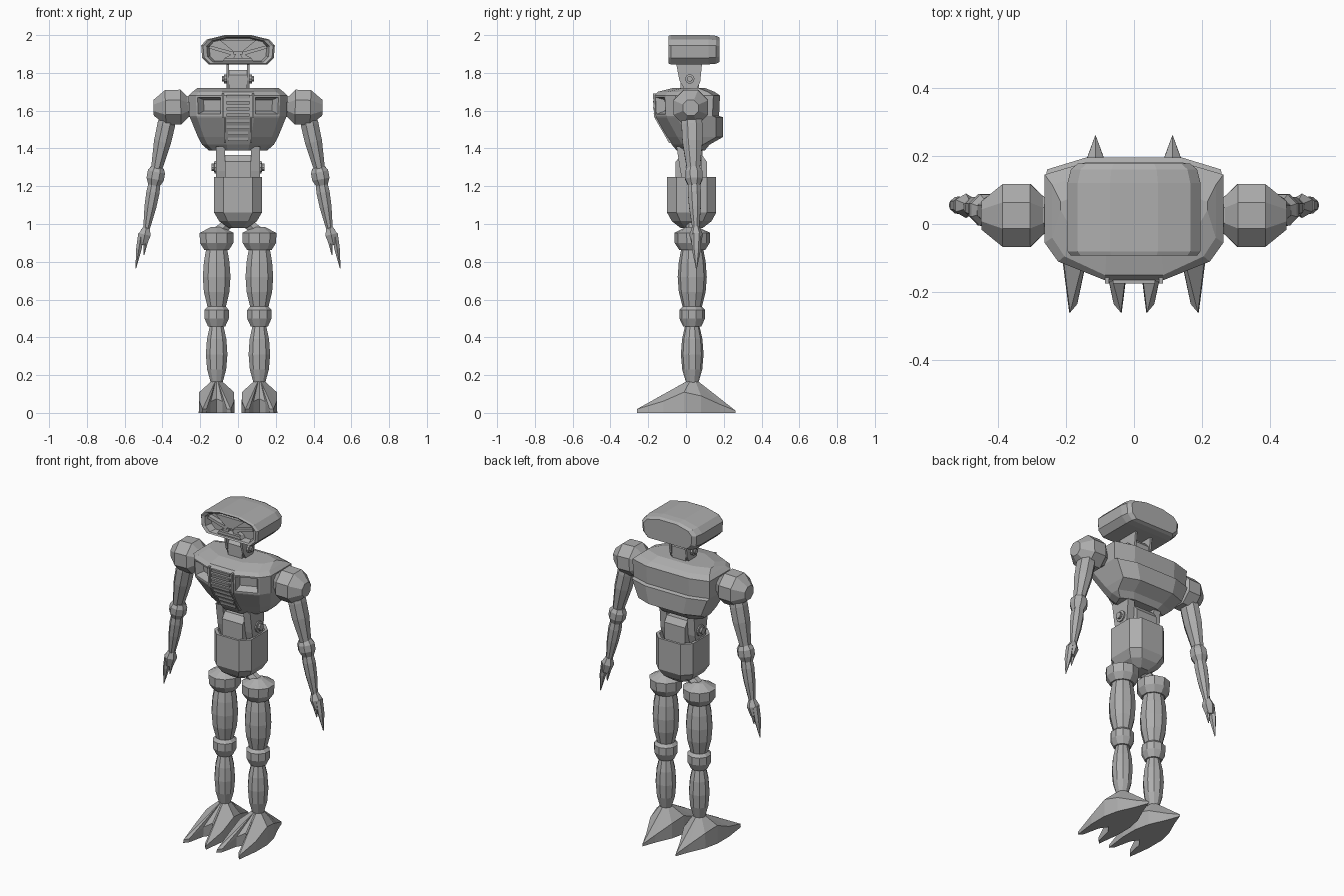
import bpy, bmesh, math
from mathutils import Vector

grey = bpy.data.materials.new("plain_grey")
grey.diffuse_color = (0.42, 0.42, 0.42, 1)


def finish(name, bm, mirror):
    bmesh.ops.recalc_face_normals(bm, faces=bm.faces)
    me = bpy.data.meshes.new(name)
    bm.to_mesh(me)
    bm.free()
    me.materials.append(grey)
    ob = bpy.data.objects.new(name, me)
    bpy.context.collection.objects.link(ob)
    if mirror:
        ob.modifiers.new("mirror", 'MIRROR')
    return ob


def loft_bm(rings):
    bm = bmesh.new()
    vs = [[bm.verts.new(p) for p in r] for r in rings]
    n = len(vs[0])
    for a, b in zip(vs, vs[1:]):
        for i in range(n):
            j = (i + 1) % n
            bm.faces.new((a[i], a[j], b[j], b[i]))
    bm.faces.new(vs[0])
    bm.faces.new(vs[-1])
    return bm


def loft(name, rings, mirror=False):
    return finish(name, loft_bm(rings), mirror)


def turned(name, a, b, profile, sides=10, mirror=True, sx=1.0):
    """Rings of (fraction, radius) along the line a-b."""
    a, b = Vector(a), Vector(b)
    d = (b - a).normalized()
    u = Vector((0, 1, 0)).cross(d).normalized()
    v = d.cross(u)
    ang = [2 * math.pi * (i + .5) / sides for i in range(sides)]
    return loft(name, [[a + (b - a) * t + u * (r * sx * math.cos(k)) + v * (r * math.sin(k))
                        for k in ang] for t, r in profile], mirror)


def prism(name, pts, axis, lo, hi, mirror=False):
    """Extrude a flat outline along x or y."""
    put = (lambda p, h: (h, p[0], p[1])) if axis == 'x' else (lambda p, h: (p[0], h, p[1]))
    return loft(name, [[put(p, h) for p in pts] for h in (lo, hi)], mirror)


def both(half):
    """Complete a right half outline with its left mirror image."""
    return half + [(-p[0],) + tuple(p[1:]) for p in reversed(half)]


# Head: one outline carried from the sunken face to the rounded back
outline = both([(.07, 2.0), (.165, 1.977), (.195, 1.945), (.19, 1.88), (.155, 1.845)])
loft("head", [[(x * s, y, 1.922 + (z - 1.922) * s) for x, z in outline]
              for s, y in ((.78, -.045), (.85, -.085), (.95, -.092), (1, -.08),
                           (1, .12), (.95, .16), (.84, .178))])
prism("brow", [(-.1, 1.975), (.1, 1.975), (.02, 1.91), (-.02, 1.91)], 'y', -.08, -.03)
prism("eye_ridge", [(.02, 1.91), (.15, 1.945), (.155, 1.93), (.03, 1.893)], 'y', -.075, -.03, True)
prism("mouth_bar", [(-.08, 1.863), (.08, 1.863), (.07, 1.88), (-.07, 1.88)], 'y', -.085, -.03)
prism("cheek", [(.02, 1.88), (.07, 1.88), (.03, 1.90), (.01, 1.90)], 'y', -.07, -.03, True)

# Neck: block between two bolted plates
prism("neck_block", [(-.03, 1.70), (.07, 1.70), (.07, 1.79), (.05, 1.815), (-.01, 1.815), (-.03, 1.79)],
      'x', -.047, .047)
prism("neck_plate", [(-.052, 1.85), (.085, 1.85), (.075, 1.75), (.05, 1.70), (0, 1.70), (-.035, 1.76)],
      'x', .047, .06, True)
turned("neck_bolt", (.055, .02, 1.768), (.085, .02, 1.768), [(0, .025), (.6, .025), (.65, .015), (1, .015)])

# Torso: rings of height, half width, front, back, half width of the centre panel
rings = []
for z, w, yf, yb, c in ((1.39, .155, -.05, .10, .055), (1.42, .19, -.075, .125, .06),
                        (1.46, .212, -.10, .195, .07), (1.565, .255, -.158, .195, .085),
                        (1.572, .258, -.16, .175, .085), (1.68, .262, -.165, .18, .085),
                        (1.70, .24, -.15, .15, .085), (1.72, .215, -.07, .10, .08)):
    half = [(c, yf, z), (.85 * w, yf + .055, z), (w, yf + .11, z), (w, yb - .035, z), (.55 * w, yb, z)]
    rings.append(both(half))
bm = loft_bm(rings)
bmesh.ops.recalc_face_normals(bm, faces=bm.faces)
chest = [f for f in bm.faces
         if 1.6 < f.calc_center_median().z < 1.65 and f.calc_center_median().y < -.11
         and .1 < abs(f.calc_center_median().x) < .2]
# Chest pockets narrow towards the bottom of the recess
bmesh.ops.inset_individual(bm, faces=chest, thickness=.013, depth=0)
bmesh.ops.inset_individual(bm, faces=chest, thickness=.022, depth=-.045)
finish("torso", bm, False)

# Chest slats follow the sloping front
for i in range(8):
    z = 1.44 + i * .032
    y = -.163 if z > 1.57 else -.10 - (z - 1.46) * .55
    w = .062 if z > 1.5 else .052
    prism("chest_slat", [(y - .008, z), (y + .03, z), (y + .03, z + .018), (y - .012, z + .018)], 'x', -w, w)
for name, z0, z1, y0, y1, w in (("upper_panel_rail", 1.565, 1.69, -.158, -.165, .085),
                                ("lower_panel_rail", 1.43, 1.565, -.08, -.158, .075)):
    prism(name, [(y0 - .01, z0), (y0 + .02, z0), (y1 + .02, z1), (y1 - .01, z1)], 'x', w - .012, w, True)

# Shoulders and arms
turned("shoulder", (.25, .025, 1.62), (.447, .025, 1.615),
       [(0, .055), (.08, .06), (.27, .1), (.68, .1), (1, .045)], 8)
turned("upper_arm", (.37, .03, 1.57), (.436, .04, 1.27),
       [(0, .055), (.15, .06), (.45, .058), (.75, .045), (1, .034)], 8, sx=.85)
turned("elbow", (.427, .04, 1.30), (.445, .043, 1.205), [(0, .036), (.25, .05), (.65, .05), (1, .034)], 8)
turned("forearm", (.441, .043, 1.22), (.487, .052, .96),
       [(0, .033), (.2, .038), (.5, .034), (1, .017)], 8)
turned("palm", (.483, .052, .99), (.505, .055, .89), [(0, .017), (.45, .036), (1, .024)], 6)
turned("long_claw", (.512, .055, .95), (.541, .055, .765), [(0, .026), (.45, .024), (1, .003)], 6, sx=.7)
turned("short_claw", (.484, .052, .945), (.498, .052, .835), [(0, .024), (.4, .018), (1, .003)], 6, sx=.75)

# Waist: fork arms and bolts around a hinge block
prism("waist_fork", [(-.05, 1.41), (.09, 1.41), (.08, 1.28), (.06, 1.2), (-.01, 1.2), (-.03, 1.28)],
      'x', .07, .117, True)
prism("waist_block", [(-.055, 1.19), (.11, 1.19), (.11, 1.33), (.085, 1.365), (-.025, 1.365), (-.055, 1.33)],
      'x', -.07, .07)
turned("waist_bolt", (.11, .03, 1.30), (.14, .03, 1.30), [(0, .034), (.5, .034), (.55, .02), (1, .02)])

# Pelvis: hollow tub with a rounded bottom
tub = []
for z, w, y0, y1, c in ((1.2, .105, -.08, .14, .04), (1.25, .11, -.085, .145, .045),
                        (1.25, .126, -.1, .16, .05), (1.06, .126, -.1, .16, .05),
                        (1.015, .1, -.075, .135, .045), (.98, .05, -.03, .09, .025)):
    tub.append(both([(w - c, y0, z), (w, y0 + c, z), (w, y1 - c, z), (w - c, y1, z)]))
loft("pelvis", tub)
turned("hip_link", (.035, .03, 1.015), (.115, .033, .95), [(0, .03), (1, .035)], 6)

# Legs
L, Y = .113, .033


def leg_part(name, profile):
    turned(name, (L, Y, 0), (L, Y, 1), profile, 10)


leg_part("hip", [(.985, .03), (.965, .07), (.953, .095), (.90, .093), (.862, .068)])
leg_part("thigh", [(.87, .058), (.80, .071), (.72, .077), (.64, .071), (.55, .048)])
leg_part("knee", [(.565, .048), (.545, .068), (.50, .068), (.458, .048)])
leg_part("shin", [(.47, .036), (.39, .054), (.31, .06), (.23, .053), (.15, .03)])

# Feet: two front claws and a heel spur, rising to the ankle
plan = [(0, .262, .012), (.03, .18, .045), (.075, .08, .09), (.095, -.01, .11), (.095, -.12, .062),
        (.077, -.26, .02), (.055, -.235, .022), (.032, -.13, .06)]
plan = plan + [(0, -.085, .075)] + [(-x, y, z) for x, y, z in reversed(plan[1:])]
ankle = []
for x, y, z in plan:
    d = Vector((x, y - Y)).normalized() * .034
    ankle.append((L + d.x, Y + d.y, .165))
loft("foot", [[(L + x, y, 0) for x, y, z in plan], [(L + x * .97, y, z) for x, y, z in plan], ankle], True)
